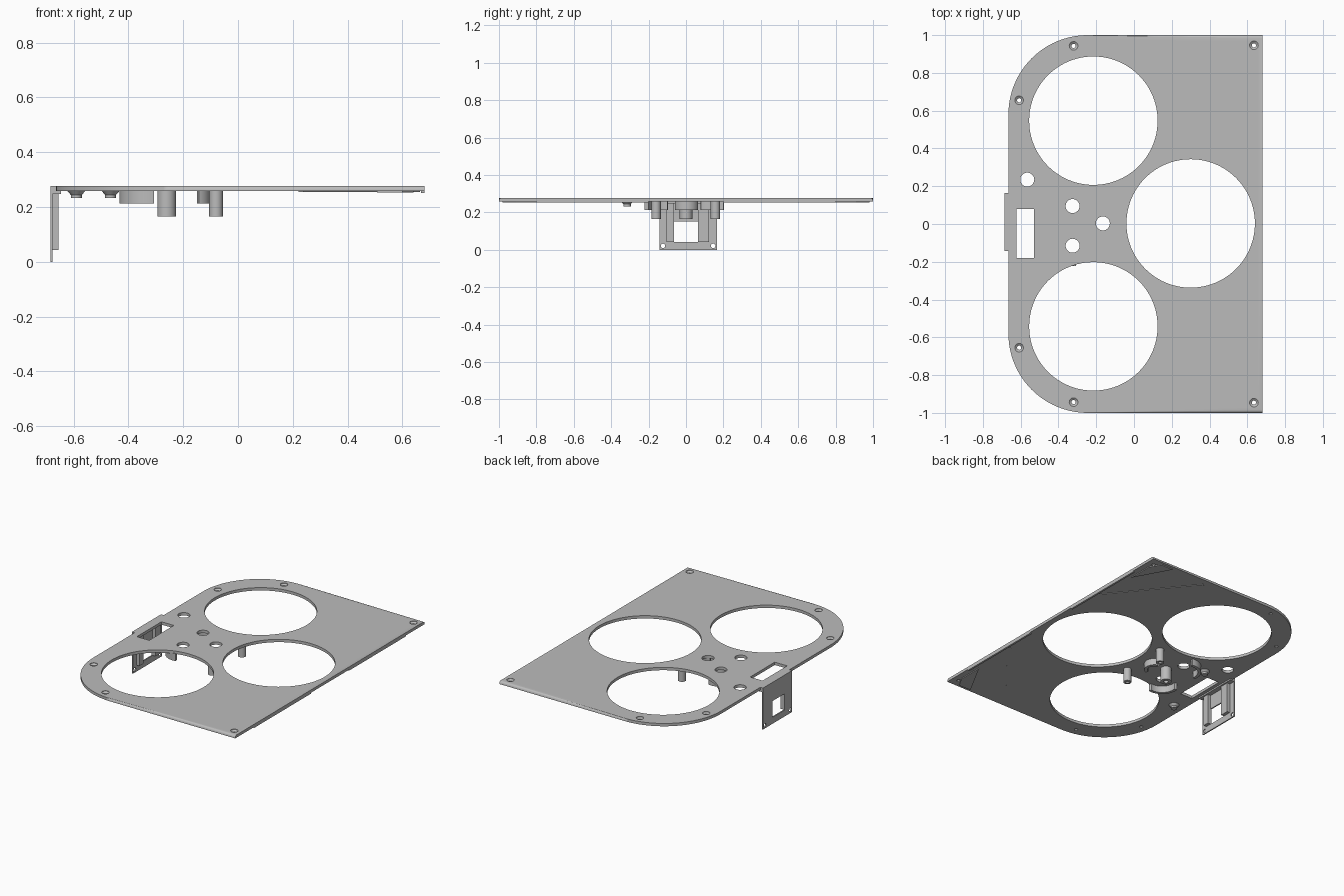
import bpy, bmesh, math
from mathutils import Matrix, Vector

old = bpy.data.objects.get("Cube")
if old:
    bpy.data.objects.remove(old, do_unlink=True)

grey = bpy.data.materials.new("plain_grey")
grey.use_nodes = True
grey.diffuse_color = (0.5, 0.5, 0.5, 1)
grey.node_tree.nodes["Principled BSDF"].inputs["Base Color"].default_value = (0.5, 0.5, 0.5, 1)

TOP, BOTTOM = 0.277, 0.258


def finish(name, bm):
    bmesh.ops.recalc_face_normals(bm, faces=bm.faces[:])
    mesh = bpy.data.meshes.new(name)
    bm.to_mesh(mesh)
    bm.free()
    mesh.materials.append(grey)
    ob = bpy.data.objects.new(name, mesh)
    bpy.context.collection.objects.link(ob)
    return ob


def prism(bm, points, z0, z1):
    """Extrude an outline upward from z0 to z1; returns the top face."""
    low = [bm.verts.new((x, y, z0)) for x, y in points]
    high = [bm.verts.new((x, y, z1)) for x, y in points]
    bm.faces.new(low[::-1])
    top = bm.faces.new(high)
    for i in range(len(points)):
        j = (i + 1) % len(points)
        bm.faces.new((low[i], low[j], high[j], high[i]))
    return top


def box(bm, x0, x1, y0, y1, z0, z1):
    prism(bm, [(x0, y0), (x1, y0), (x1, y1), (x0, y1)], z0, z1)


def lathe(bm, x, y, profile, n=32):
    """Closed solid of stacked rings given as (radius, z), lowest first."""
    rings = [[bm.verts.new((x + r * math.cos(math.tau * i / n),
                            y + r * math.sin(math.tau * i / n), z))
              for i in range(n)] for r, z in profile]
    bm.faces.new(rings[0][::-1])
    bm.faces.new(rings[-1])
    for a, b in zip(rings, rings[1:]):
        for i in range(n):
            j = (i + 1) % n
            bm.faces.new((a[i], a[j], b[j], b[i]))


def arc(cx, cy, r, a0, a1, n):
    return [(cx + r * math.cos(math.radians(a0 + (a1 - a0) * i / n)),
             cy + r * math.sin(math.radians(a0 + (a1 - a0) * i / n))) for i in range(n + 1)]


def smooth(ob):
    bpy.ops.object.select_all(action='DESELECT')
    ob.select_set(True)
    bpy.context.view_layer.objects.active = ob
    bpy.ops.object.shade_smooth_by_angle(angle=math.radians(30))


def cut(ob, cutter):
    """Subtract the cutter, then discard it."""
    mod = ob.modifiers.new("cut", 'BOOLEAN')
    mod.operation, mod.solver, mod.object = 'DIFFERENCE', 'EXACT', cutter
    cutter.hide_render = True
    bpy.context.view_layer.update()
    graph = bpy.context.evaluated_depsgraph_get()
    mesh = bpy.data.meshes.new_from_object(ob.evaluated_get(graph))
    ob.modifiers.clear()
    ob.data = mesh
    bpy.data.objects.remove(cutter, do_unlink=True)


# Face plate: two rounded corners, softened upper rim except on the straight right edge
R, LEFT, RIGHT = 0.42, -0.665, 0.68
outline = [(RIGHT, -1), (RIGHT, 1)]
outline += arc(LEFT + R, 1 - R, R, 90, 180, 24) + arc(LEFT + R, R - 1, R, 180, 270, 24)
bm = bmesh.new()
top = prism(bm, outline, BOTTOM, TOP)
rim = [e for e in top.edges if min(v.co.x for v in e.verts) < RIGHT - 0.01]
bmesh.ops.bevel(bm, geom=rim, offset=0.015, segments=4, profile=0.5, affect='EDGES')
plate = finish("face_plate", bm)

# Openings in the plate
BUTTONS = [(-0.325, 0.095), (-0.325, -0.115), (-0.165, 0.003)]
bm = bmesh.new()
for x, y in [(-0.215, 0.547), (-0.215, -0.542), (0.30, 0.003)]:
    lathe(bm, x, y, [(0.34, 0.2), (0.34, 0.35)], 96)
for x, y in BUTTONS + [(-0.565, 0.235)]:
    lathe(bm, x, y, [(0.037, 0.2), (0.037, 0.35)])
for x, y in [(-0.32, 0.943), (-0.608, 0.655), (0.635, 0.946)]:
    for s in (1, -1):
        lathe(bm, x, y * s, [(0.011, 0.2), (0.011, TOP - 0.012), (0.023, TOP - 0.003), (0.023, 0.35)], 24)
box(bm, -0.622, -0.53, -0.18, 0.08, 0.2, 0.35)
cut(plate, finish("plate_cutter", bm))
smooth(plate)

# Mounting tab hanging from the left edge, with window and screw holes
bm = bmesh.new()
box(bm, -0.685, -0.677, -0.142, 0.165, 0, TOP)
tab = finish("side_tab", bm)
bm = bmesh.new()
box(bm, -0.72, -0.65, -0.064, 0.064, 0.043, 0.152)
for y in (-0.123, 0.145):
    start = len(bm.verts)
    lathe(bm, 0, 0, [(0.012, -0.04), (0.012, 0.04)], 20)
    bm.verts.ensure_lookup_table()
    bmesh.ops.transform(bm, verts=bm.verts[start:], matrix=Matrix.Translation(
        (-0.68, y, 0.021)) @ Matrix.Rotation(math.pi / 2, 4, 'Y'))
cut(tab, finish("tab_cutter", bm))

# Ribs flanking the window and the block joining tab to plate
bm = bmesh.new()
box(bm, -0.678, -0.655, -0.105, -0.064, 0.043, BOTTOM)
box(bm, -0.678, -0.655, 0.064, 0.123, 0.043, BOTTOM)
finish("tab_ribs", bm)
bm = bmesh.new()
box(bm, -0.678, -0.645, -0.142, 0.165, BOTTOM - 0.01, TOP)
finish("tab_bridge", bm)

# Hollow screw posts under the plate
for i, (x, y, r) in enumerate([(-0.08, 0.157, 0.025), (-0.08, -0.16, 0.025), (-0.26, 0, 0.034)]):
    bm = bmesh.new()
    lathe(bm, x, y, [(r, 0.165), (r, BOTTOM + 0.004)], 24)
    post = finish("screw_post_%d" % (i + 1), bm)
    bm = bmesh.new()
    lathe(bm, x, y, [(r * 0.45, 0.12), (r * 0.45, 0.22)], 16)
    cut(post, finish("post_cutter", bm))
    smooth(post)

# Small stepped bosses
for i, (x, y) in enumerate([(-0.59, -0.315), (-0.465, 0.13)]):
    bm = bmesh.new()
    lathe(bm, x, y, [(0.02, 0.232), (0.02, 0.244), (0.032, BOTTOM), (0.032, BOTTOM + 0.004)], 24)
    smooth(finish("small_boss_%d" % (i + 1), bm))

# Curved guard walls around the small openings
for i, ((x, y), r, a0, a1) in enumerate(zip(BUTTONS, (0.108, 0.108, 0.065), (80, 170, -70), (190, 280, 70))):
    bm = bmesh.new()
    points = arc(x, y, r, a0, a1, 16) + arc(x, y, r - 0.02, a1, a0, 16)
    prism(bm, points, 0.213, BOTTOM + 0.004)
    smooth(finish("guard_wall_%d" % (i + 1), bm))

# Underside lips, diagonal ribs and corner pads, mirrored front to back
for s, side in ((1, "back"), (-1, "front")):
    bm = bmesh.new()
    box(bm, 0.667, RIGHT, *sorted((0.2 * s, 0.8 * s)), 0.252, BOTTOM + 0.004)
    finish("edge_lip_" + side, bm)
    bm = bmesh.new()
    a, b = Vector((0.655, 0.43 * s)), Vector((0.23, 0.95 * s))
    d = (b - a).normalized()
    n = Vector((-d.y, d.x)) * 0.012
    prism(bm, [a + n, b + n, b - n, a - n], 0.2545, BOTTOM + 0.003)
    finish("diagonal_rib_" + side, bm)
    bm = bmesh.new()
    prism(bm, [(0.64, 0.74 * s), (0.64, 0.91 * s), (0.6, 0.98 * s), (0.508, 0.98 * s)],
          0.2525, BOTTOM + 0.003)
    finish("corner_pad_" + side, bm)
